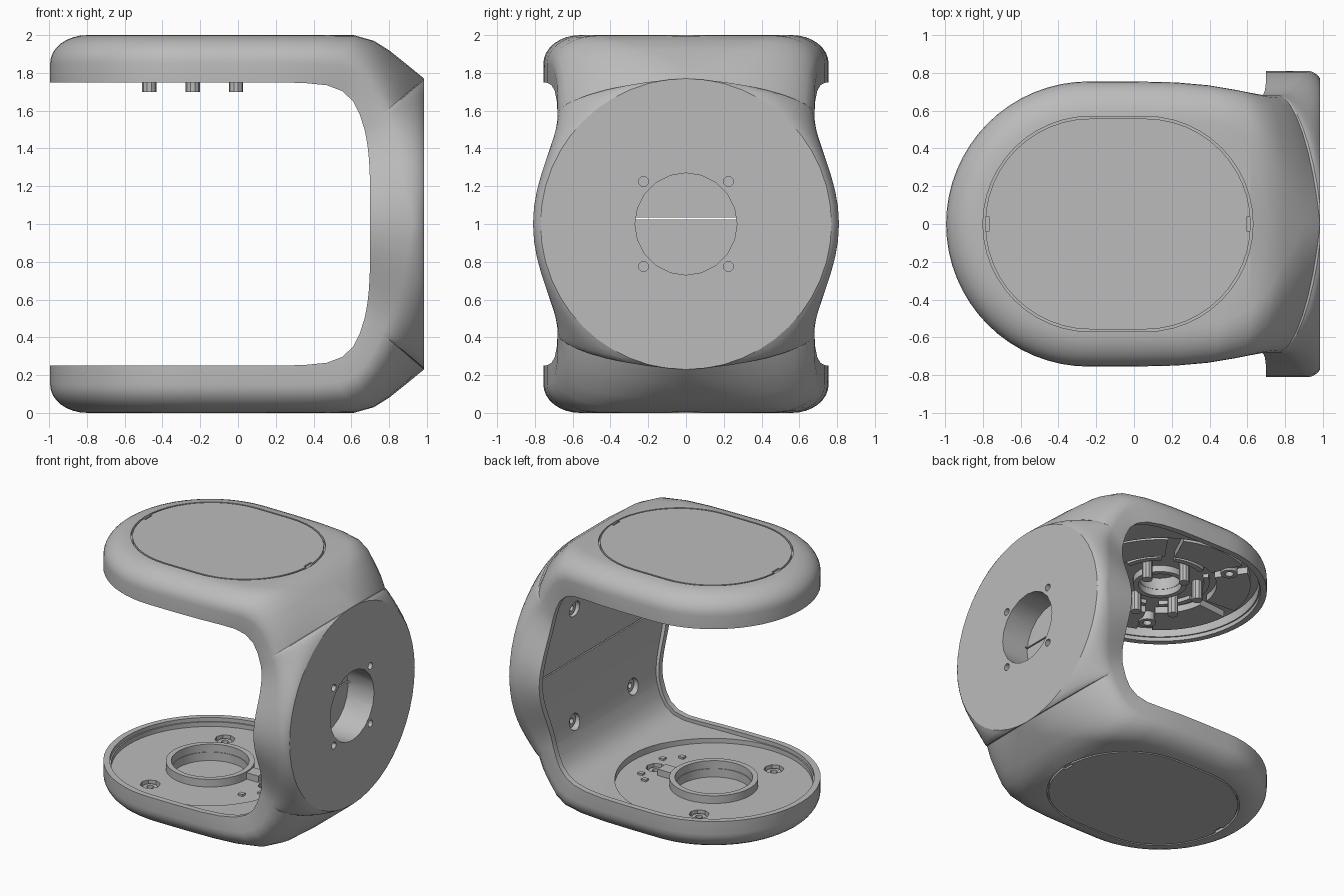
import bpy, bmesh
from math import sin, cos, pi, radians, sqrt

if "Cube" in bpy.data.objects:
    bpy.data.objects.remove(bpy.data.objects["Cube"])

grey = bpy.data.materials.new("plain grey")
grey.use_nodes = True
COLOR = (0.5, 0.5, 0.5, 1)
grey.diffuse_color = COLOR
grey.node_tree.nodes["Principled BSDF"].inputs["Base Color"].default_value = COLOR

CX, R = -0.24, 0.755          # centre and radius of the rounded arm ends
RIM, RECESS, ROUND = 0.045, 0.03, 0.195


def finish(name, bm):
    bmesh.ops.remove_doubles(bm, verts=bm.verts, dist=1e-5)
    bmesh.ops.recalc_face_normals(bm, faces=bm.faces)
    mesh = bpy.data.meshes.new(name)
    bm.to_mesh(mesh)
    bm.free()
    mesh.materials.append(grey)
    obj = bpy.data.objects.new(name, mesh)
    bpy.context.collection.objects.link(obj)
    return obj


def prism(name, outline, lo, hi, axis="Z"):
    """Extrude an outline along z, or along x with the outline in y and z."""
    bm = bmesh.new()
    place = (lambda a, b, h: (a, b, h)) if axis == "Z" else (lambda a, b, h: (h, a, b))
    low = [bm.verts.new(place(a, b, lo)) for a, b in outline]
    high = [bm.verts.new(place(a, b, hi)) for a, b in outline]
    bm.faces.new(low)
    bm.faces.new(high)
    for i in range(len(low)):
        j = (i + 1) % len(low)
        bm.faces.new((low[i], low[j], high[j], high[i]))
    return finish(name, bm)


def arc(x, y, r, a0=0, a1=360, n=32):
    whole = abs(a1 - a0) >= 360
    count = n if whole else n + 1
    return [(x + r * cos(radians(a0 + (a1 - a0) * i / n)),
             y + r * sin(radians(a0 + (a1 - a0) * i / n))) for i in range(count)]


def sector(x, y, r0, r1, a0, a1, n=10):
    return arc(x, y, r1, a0, a1, n) + arc(x, y, r0, a1, a0, n)


def rect(x, y, w, h):
    return [(x - w / 2, y - h / 2), (x + w / 2, y - h / 2),
            (x + w / 2, y + h / 2), (x - w / 2, y + h / 2)]


def stadium(x, half_length, r):
    s = half_length - r
    return arc(x + s, 0, r, -90, 90, 24) + arc(x - s, 0, r, 90, 270, 24)


def ring(name, x, y, r0, r1, lo, hi, axis="Z"):
    for k in range(2):
        prism(f"{name}_{k + 1}", sector(x, y, r0, r1, 180 * k, 180 * k + 180, 18), lo, hi, axis)


def cut(target, outline, lo, hi, axis="Z"):
    cutter = prism("cutter", outline, lo, hi, axis)
    cutter.hide_render = True
    mod = target.modifiers.new("cut", "BOOLEAN")
    mod.operation, mod.solver, mod.object = "DIFFERENCE", "EXACT", cutter
    bpy.context.view_layer.objects.active = target
    bpy.ops.object.modifier_apply(modifier="cut")
    bpy.data.objects.remove(cutter)


# Half cross-section: outer face, rounded shoulder, side, rim, recessed inner face
def half_section(w, c, b, crisp, t):
    pts = [(0, 1)]
    for i in range(9):
        q = pi / 2 * i / 8
        drop = (1 - crisp) * (1 - cos(q)) + crisp * sin(q)
        pts.append((c + (w - c) * sin(q), 1 - b * drop))
    return pts + [(w, 0), (w - RIM, 0), (w - RIM, RECESS / t), (0, RECESS / t)]


stations = []
# Rounded arm end
for i in range(17):
    a = pi / 2 * i / 16
    sec = half_section(R, R - ROUND, 0.6, 0, 0.25)
    row = []
    for k, (v, u) in enumerate(sec):
        edge = v if v > 0 else (R - ROUND if k == 0 else R - RIM)
        row.append((CX - edge * cos(a), v * sin(a), 1.75 + 0.25 * u))
    stations.append(row)


def add_station(xi, zi, xo, zo, w, c, b, crisp):
    t = sqrt((xo - xi) ** 2 + (zo - zi) ** 2)
    stations.append([(xi + (xo - xi) * u, v, zi + (zo - zi) * u)
                     for v, u in half_section(w, c, b, crisp, t)])


# Arm running into the bend
for s in [(0, 1.75, 0, 2, .755, .56, .6, 0), (.2, 1.75, .25, 2, .75, .555, .6, 0),
          (.35, 1.747, .45, 2, .735, .53, .6, 0), (.47, 1.735, .62, 1.998, .712, .45, .6, 0),
          (.55, 1.705, .72, 1.97, .695, .34, .62, 0), (.61, 1.65, .8, 1.92, .684, .2, .65, .05),
          (.645, 1.58, .9, 1.84, .68, .08, .68, .1)]:
    add_station(*s)
# Upright wall with its flat round outer face
for i in range(13):
    a = pi / 2 * (1 - i / 12)
    h = 0.6 * sin(a)
    w = 0.68 + 0.13 * cos(pi / 2 * h / 0.6) ** 2
    add_station(.70 - .03 * sin(a) ** 4, 1 + .5 * sin(a), .985, 1 + .77 * sin(a),
                w, .77 * cos(a), .22 + .48 * sin(a), .3)
stations += [[(x, y, 2 - z) for x, y, z in row] for row in reversed(stations[:-1])]

bm = bmesh.new()
loops = []
for row in stations:
    full = row + [(x, -y, z) for x, y, z in reversed(row[1:-1])]
    loops.append([bm.verts.new(p) for p in full])
for la, lb in zip(loops, loops[1:]):
    for i in range(len(la)):
        j = (i + 1) % len(la)
        bm.faces.new((la[i], la[j], lb[j], lb[i]))
bmesh.ops.remove_doubles(bm, verts=bm.verts, dist=1e-5)
bmesh.ops.dissolve_degenerate(bm, edges=bm.edges, dist=1e-5)
body = finish("body", bm)

# Lids on the outer faces of both arms, with a thin gap and end notches
for name, lo, hi in (("top_lid", 1.975, 2.0), ("bottom_lid", 0.0, 0.025)):
    cut(body, stadium(-.085, .715, .57), lo - (lo < 1), hi + (lo > 1))
    lid = prism(name, stadium(-.085, .703, .558), lo, hi)
    for x in (-.785, .615):
        cut(lid, rect(x, 0, .035, .08), lo + (.012 if lo > 1 else -.1), hi + (.1 if lo > 1 else -.012))

# Round bore, mounting holes and panel seam in the wall
cut(body, arc(0, 1, .27, n=20), .76, 1.2, "X")
for y in (-.225, .225):
    for z in (.775, 1.225):
        cut(body, arc(y, z, .027, n=12), .88, 1.2, "X")
cut(body, rect(0, 1.03, 1.44, .01), .69, .78, "X")

# Wall screws
for y in (-.36, .36):
    for z in (.56, 1.44):
        cut(body, arc(y, z, .062, n=16), .5, .765, "X")
        ring("wall_screw", y, z, .022, .05, .735, .77, "X")

# Lower tray with a raised collar, sunken well and screws
cut(body, arc(CX, 0, .7, n=64), .185, .4)
cut(body, arc(CX, 0, .27, n=36), .12, .4)
ring("lower_collar", CX, 0, .275, .315, .17, .245)
prism("collar_tab", rect(CX + .36, .05, .11, .1), .17, .235)
for a in (0, 113, -113):
    x, y = CX + .5 * cos(radians(a)), .5 * sin(radians(a))
    cut(body, arc(x, y, .072, n=8), .13, .3)
    ring("tray_screw", x, y, .025, .052, .12, .165)
for x, y in ((.2, .22), (.28, .15), (.3, -.14), (.2, -.24)):
    prism("small_chip", rect(x, y, .04, .035), .175, .2)

# Upper tray with raised sectors, hub and hanging pegs
cut(body, arc(CX, 0, .7, n=64), 1.6, 1.85)
cut(body, arc(CX, 0, .15, n=28), 1.6, 1.94)
ring("upper_hub", CX, 0, .152, .19, 1.80, 1.86)
for k in range(6):
    a = 60 * k
    prism("raised_sector", sector(CX, 0, .40, .64, a + 5, a + 55), 1.80, 1.86)
    prism("inner_rib", sector(CX, 0, .31, .35, a + 8, a + 52), 1.82, 1.86)
    b = radians(a + 30)
    prism("peg", arc(CX + .265 * cos(b), .265 * sin(b), .038, n=10), 1.70, 1.87)
for a in (0, 120, 240):
    ring("upper_screw", CX + .52 * cos(radians(a)), .52 * sin(radians(a)), .03, .06, 1.785, 1.86)

# Smooth shading with sharp edges kept
for obj in list(bpy.context.scene.objects):
    if obj.type == "MESH":
        for other in bpy.context.selected_objects:
            other.select_set(False)
        obj.select_set(True)
        bpy.context.view_layer.objects.active = obj
        bpy.ops.object.shade_smooth_by_angle(angle=radians(30))
